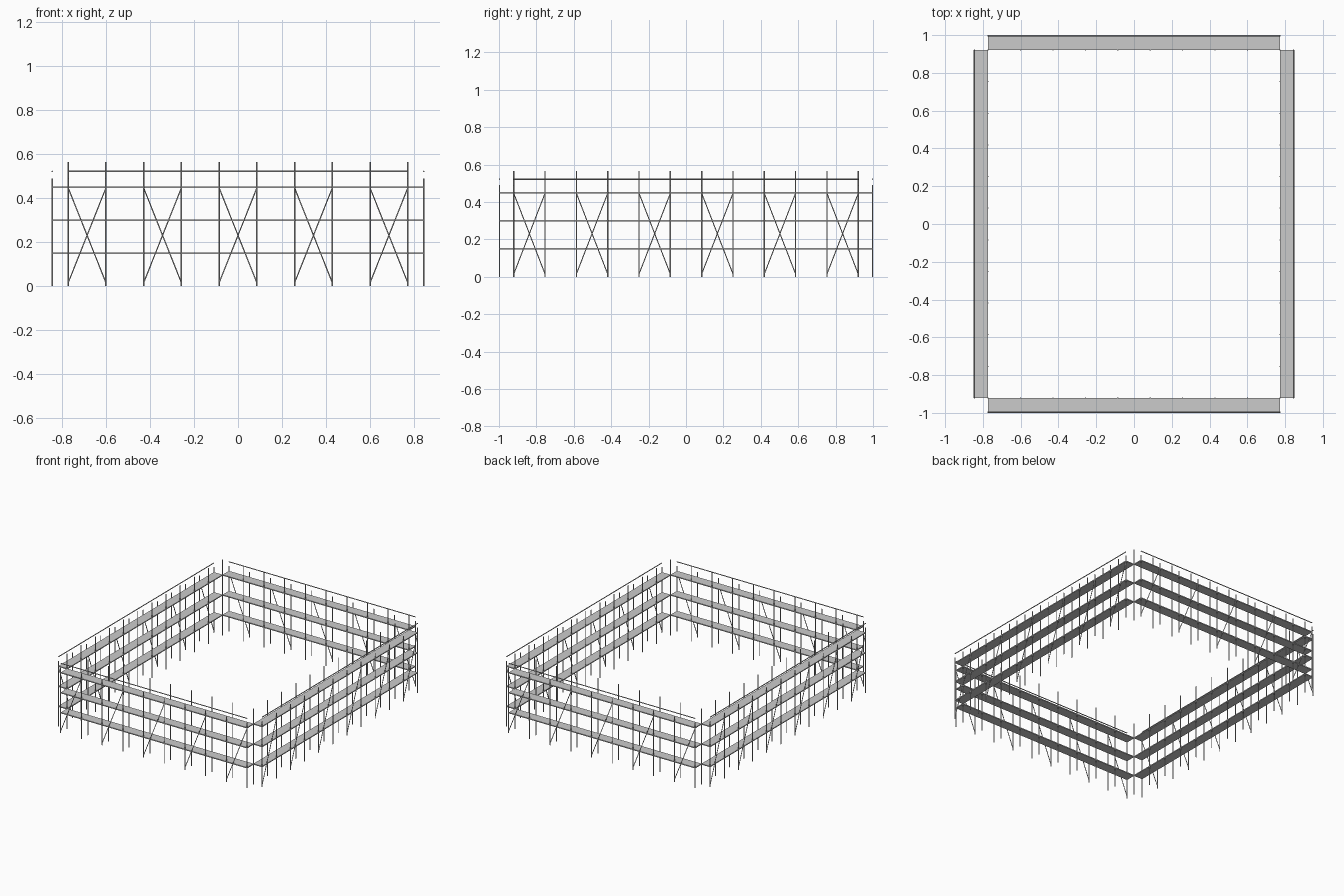
import bpy, bmesh, math
from mathutils import Vector, Matrix

if "Cube" in bpy.data.objects:
    bpy.data.objects.remove(bpy.data.objects["Cube"])

R = 0.0033                      # tube radius
IN_X, OUT_X = 0.773, 0.8455     # inner / outer post lines, left and right
IN_Y, OUT_Y = 0.921, 0.9965     # inner / outer post lines, front and back
DECKS = (0.15, 0.30, 0.45)


def tube(bm, a, b, r=R, sides=8):
    a, b = Vector(a), Vector(b)
    d = b - a
    rot = d.to_track_quat('Z', 'Y').to_matrix().to_4x4()
    bmesh.ops.create_cone(bm, cap_ends=True, segments=sides, radius1=r, radius2=r,
                          depth=d.length, matrix=Matrix.Translation((a + b) / 2) @ rot)


def box(bm, lo, hi):
    lo, hi = Vector(lo), Vector(hi)
    bmesh.ops.create_cube(bm, size=1, matrix=Matrix.Translation((lo + hi) / 2)
                          @ Matrix.Diagonal((*(hi - lo), 1)))


def finish(bm, name, turn):
    bm.transform(Matrix.Rotation(turn, 4, 'Z'))
    me = bpy.data.meshes.new(name)
    bm.to_mesh(me)
    bm.free()
    bpy.context.collection.objects.link(bpy.data.objects.new(name, me))


def scaffold(side, turn, half, inner, outer, bays):
    """One scaffold run modelled as the front side, then turned into place."""
    xs = [-half + 2 * half * i / bays for i in range(bays + 1)]

    # tall inner posts and shorter outer posts
    bm = bmesh.new()
    for x in xs:
        tube(bm, (x, -inner, 0), (x, -inner, 0.565))
        tube(bm, (x, -outer, 0), (x, -outer, 0.49))
    finish(bm, side + "_posts", turn)

    # walkway decks
    bm = bmesh.new()
    for z in DECKS:
        box(bm, (-half, -outer, z - 0.0035), (half, -inner, z + 0.0035))
    finish(bm, side + "_decks", turn)

    # guard rail above the outer posts
    bm = bmesh.new()
    tube(bm, (-half, -outer, 0.522), (half, -outer, 0.522))
    finish(bm, side + "_guard_rail", turn)

    # diagonal braces in every other bay
    bm = bmesh.new()
    for i in range(0, bays, 2):
        tube(bm, (xs[i], -outer, 0.015), (xs[i + 1], -outer, 0.447), R * 0.8)
    finish(bm, side + "_braces", turn)


scaffold("front", 0, IN_X, IN_Y, OUT_Y, 9)
scaffold("right", math.pi / 2, IN_Y, IN_X, OUT_X, 11)
scaffold("back", math.pi, IN_X, IN_Y, OUT_Y, 9)
scaffold("left", -math.pi / 2, IN_Y, IN_X, OUT_X, 11)
